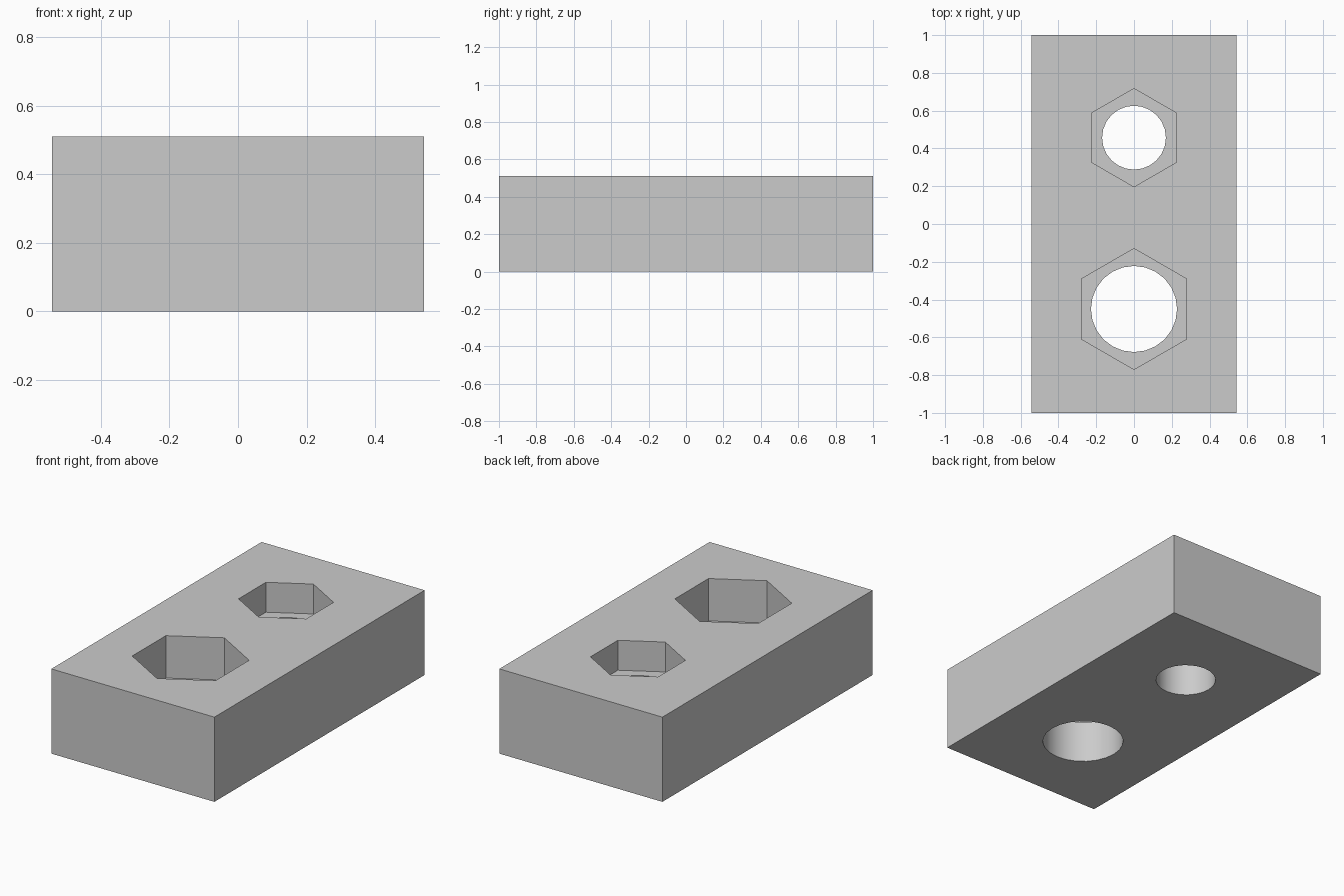
import bpy
import math

if "Cube" in bpy.data.objects:
    bpy.data.objects.remove(bpy.data.objects["Cube"], do_unlink=True)

WIDTH, LENGTH, HEIGHT = 1.086, 2.0, 0.51

grey = bpy.data.materials.new("plain_grey")
grey.use_nodes = True
grey.diffuse_color = (0.6, 0.6, 0.6, 1)
grey.node_tree.nodes["Principled BSDF"].inputs["Base Color"].default_value = (0.6, 0.6, 0.6, 1)

# Solid block
bpy.ops.mesh.primitive_cube_add(size=1, location=(0, 0, HEIGHT / 2))
block = bpy.context.object
block.name = "nut_holder_block"
block.scale = (WIDTH, LENGTH, HEIGHT)
bpy.ops.object.transform_apply(location=True, rotation=True, scale=True)
block.data.materials.append(grey)


def cut(name, sides, radius, y, bottom, top):
    """Subtract an upright prism from the block."""
    bpy.ops.mesh.primitive_cylinder_add(
        vertices=sides, radius=radius, depth=top - bottom,
        location=(0, y, (top + bottom) / 2))
    cutter = bpy.context.object
    cutter.name = name
    cutter.hide_render = True
    cutter.data.materials.append(grey)
    mod = block.modifiers.new(name, "BOOLEAN")
    mod.operation = "DIFFERENCE"
    mod.solver = "EXACT"
    mod.object = cutter
    bpy.context.view_layer.objects.active = block
    bpy.ops.object.modifier_apply(modifier=name)
    bpy.data.objects.remove(cutter, do_unlink=True)


# Hexagonal nut pockets above round through holes
for size, y, hex_radius, depth, hole_radius in (
        ("small", 0.457, 0.26, 0.18, 0.169),
        ("large", -0.45, 0.32, 0.255, 0.228)):
    cut(size + "_nut_pocket", 6, hex_radius, y, HEIGHT - depth, HEIGHT + 0.1)
    cut(size + "_bolt_hole", 24, hole_radius, y, -0.1, HEIGHT + 0.1)

# Smooth hole walls, crisp edges elsewhere
bpy.ops.object.select_all(action="DESELECT")
block.select_set(True)
bpy.context.view_layer.objects.active = block
bpy.ops.object.shade_smooth_by_angle(angle=math.radians(30))
